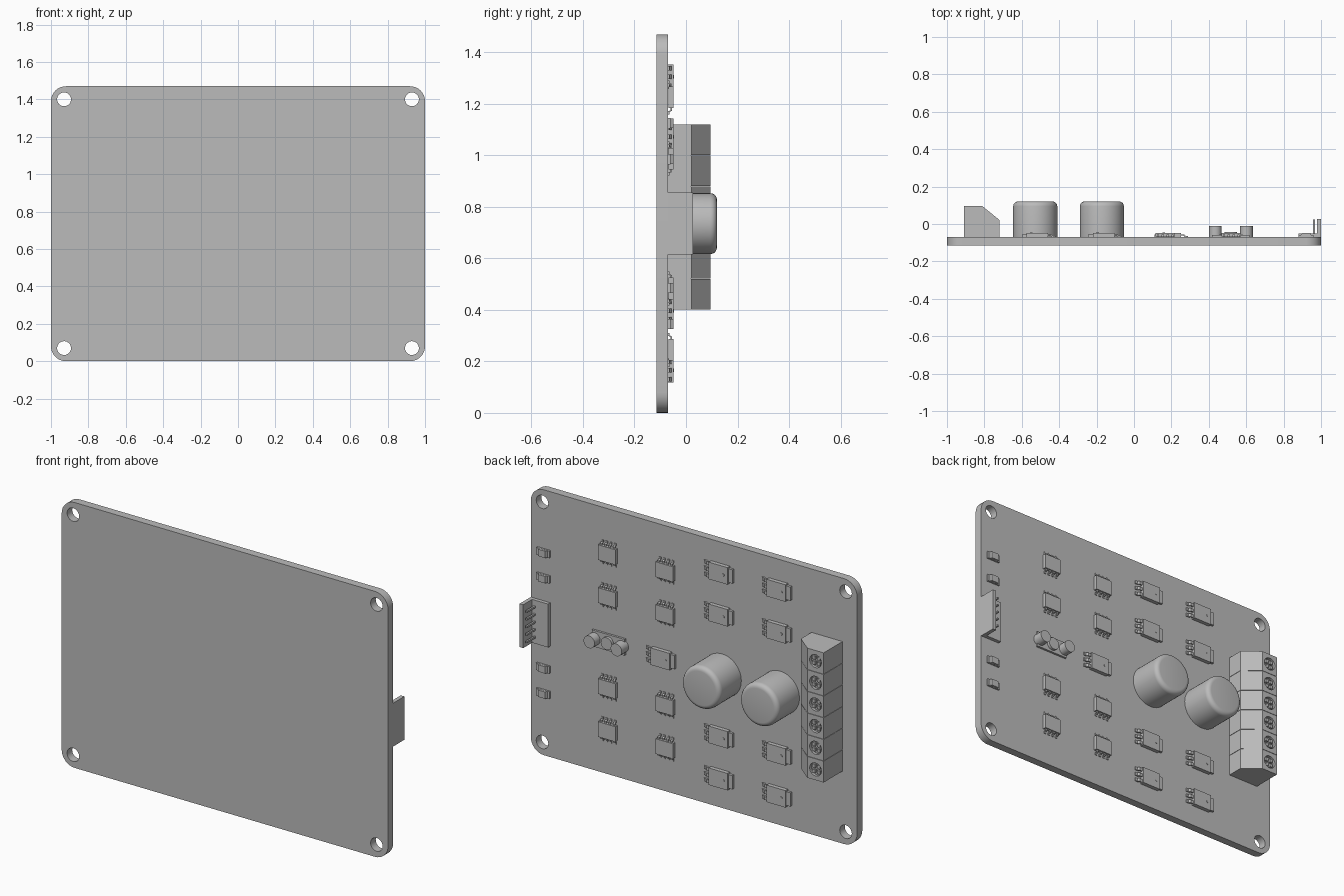
import bpy, bmesh
from math import pi
from mathutils import Matrix, Vector

cube = bpy.data.objects.get("Cube")
if cube:
    bpy.data.objects.remove(cube, do_unlink=True)

GREY = (0.5, 0.5, 0.5, 1)
mat = bpy.data.materials.new("plain_grey")
mat.use_nodes = True
mat.diffuse_color = GREY
mat.node_tree.nodes["Principled BSDF"].inputs["Base Color"].default_value = GREY

SURF = -0.07      # component side of the board
MID = 0.735       # middle height of the board


# Helpers: parts are modelled with local y = 0 on the board surface
def box(bm, x, y, z):
    """Box from three (low, high) ranges."""
    m = Matrix.Translation([(a + b) / 2 for a, b in (x, y, z)])
    s = Matrix.Diagonal([b - a for a, b in (x, y, z)] + [1])
    return bmesh.ops.create_cube(bm, size=1, matrix=m @ s)["verts"]


def cyl(bm, x, z, r, y0, y1, n=32):
    """Cylinder standing out of the board along y."""
    m = Matrix.Translation((x, (y0 + y1) / 2, z)) @ Matrix.Rotation(-pi / 2, 4, "X")
    return bmesh.ops.create_cone(bm, cap_ends=True, segments=n, radius1=r,
                                 radius2=r, depth=y1 - y0, matrix=m)["verts"]


def prism(bm, pts, axis, lo, hi):
    """Extrude a profile along x (points are y, z) or along z (points are x, y)."""
    place = (lambda p: (lo, *p)) if axis == "x" else (lambda p: (*p, lo))
    face = bm.faces.new([bm.verts.new(place(p)) for p in pts])
    ext = bmesh.ops.extrude_face_region(bm, geom=[face])["geom"]
    d = Vector((hi - lo, 0, 0) if axis == "x" else (0, 0, hi - lo))
    bmesh.ops.translate(bm, vec=d, verts=[g for g in ext if isinstance(g, bmesh.types.BMVert)])


def finish(name, bm, loc=(0, SURF, 0), smooth=False):
    bmesh.ops.recalc_face_normals(bm, faces=bm.faces)
    me = bpy.data.meshes.new(name)
    bm.to_mesh(me)
    bm.free()
    me.materials.append(mat)
    ob = bpy.data.objects.new(name, me)
    bpy.context.collection.objects.link(ob)
    ob.location = loc
    if smooth:
        activate(ob)
        bpy.ops.object.shade_smooth_by_angle(angle=0.6)
    return ob


def activate(ob):
    bpy.ops.object.select_all(action="DESELECT")
    ob.select_set(True)
    bpy.context.view_layer.objects.active = ob


def cut(ob, bm):
    """Subtract a temporary cutter."""
    cutter = finish("cutter", bm, ob.location)
    cutter.hide_render = True
    mod = ob.modifiers.new("cut", "BOOLEAN")
    mod.object, mod.operation, mod.solver = cutter, "DIFFERENCE", "EXACT"
    activate(ob)
    bpy.ops.object.modifier_apply(modifier=mod.name)
    bpy.data.objects.remove(cutter, do_unlink=True)


def spread(ob, spots):
    """Put the part on the first spot and linked copies on the others."""
    for i, (x, z) in enumerate(spots):
        o = ob if i == 0 else ob.copy()
        if i:
            bpy.context.collection.objects.link(o)
        o.location = (x, SURF, z)


def rows(xs, offsets):
    return [(x, MID + s * d) for x in xs for d in offsets for s in (1, -1)]


# Board with rounded corners and four mounting holes
bm = bmesh.new()
box(bm, (-1, 1), (-0.045, 0), (0, 1.47))
corners = [e for e in bm.edges if abs(e.verts[0].co.y - e.verts[1].co.y) > 0.01]
bmesh.ops.bevel(bm, geom=corners, offset=0.08, segments=8, profile=0.5, affect="EDGES")
board = finish("board", bm)
bm = bmesh.new()
for x in (-0.93, 0.93):
    for z in (0.07, 1.4):
        cyl(bm, x, z, 0.037, -0.1, 0.05)
cut(board, bm)
activate(board)
bpy.ops.object.shade_smooth_by_angle(angle=0.6)

# Large round capacitors
bm = bmesh.new()
vs = cyl(bm, 0, 0, 0.118, 0, 0.19, 48)
rim = [e for e in bm.edges if all(v.co.y > 0.18 for v in e.verts)]
bmesh.ops.bevel(bm, geom=rim, offset=0.025, segments=5, profile=0.5, affect="EDGES")
spread(finish("capacitor", bm, smooth=True), [(-0.528, MID), (-0.172, MID)])

# Screw terminal block: six sections with slotted screws
bm = bmesh.new()
prism(bm, [(-0.095, 0), (0.095, 0), (0.095, 0.092), (0.005, 0.165), (-0.095, 0.165)],
      "z", -0.059, 0.059)
section = finish("terminal_section", bm)
bm = bmesh.new()
cyl(bm, -0.045, 0, 0.036, 0.15, 0.18)
cut(section, bm)
sections = [(-0.815, 0.46 + 0.12 * i) for i in range(6)]
spread(section, sections)
bm = bmesh.new()
for a in (-1, 1):
    for b in (-1, 1):
        box(bm, sorted((-0.045 + a * 0.005, -0.045 + a * 0.024)), (0.149, 0.161),
            sorted((b * 0.005, b * 0.024)))
spread(finish("terminal_screw", bm), sections)
bm = bmesh.new()
box(bm, (-0.908, -0.725), (0, 0.09), (0.401, 1.119))
finish("terminal_core", bm)

# Power transistors: body, tab, three bent leads and a round mark
bm = bmesh.new()
box(bm, (-0.065, 0.05), (0, 0.022), (-0.047, 0.047))
box(bm, (-0.09, -0.065), (0, 0.014), (-0.038, 0.038))
cyl(bm, -0.04, 0, 0.007, 0.02, 0.024, 12)
for z in (-0.034, 0, 0.034):
    prism(bm, [(0.05, 0.008), (0.05, 0.014), (0.068, 0.014), (0.078, 0.006),
               (0.09, 0.006), (0.09, 0), (0.072, 0), (0.064, 0.008)], "z", z - 0.009, z + 0.009)
spread(finish("transistor", bm), rows((-0.155, -0.51), (0.57, 0.338)) + [(0.2, MID)])

# Eight legged chips
bm = bmesh.new()
box(bm, (-0.053, 0.053), (0.003, 0.022), (-0.042, 0.042))
for i in range(4):
    x = -0.039 + 0.026 * i
    for s in (1, -1):
        leg = [(0.009, 0.042), (0.015, 0.042), (0.015, 0.052), (0.005, 0.057),
               (0.005, 0.066), (0, 0.066), (0, 0.054), (0.009, 0.05)]
        prism(bm, [(y, s * z) for y, z in leg], "x", x - 0.006, x + 0.006)
spread(finish("chip", bm), rows((0.52, 0.167), (0.49, 0.252)))

# Small indicator parts near the edge
bm = bmesh.new()
box(bm, (-0.04, 0.04), (0, 0.01), (-0.02, 0.02))
prism(bm, [(-0.028, 0.01), (0.028, 0.01), (0.022, 0.022), (-0.022, 0.022)], "z", -0.019, 0.019)
spread(finish("indicator", bm), rows((0.92,), (0.39, 0.25)))

# Three pin regulator: base plate with round posts
bm = bmesh.new()
box(bm, (-0.1, 0.1), (0, 0.012), (-0.045, 0.045))
for x, h in ((-0.083, 0.06), (0, 0.028), (0.083, 0.06)):
    cyl(bm, x, 0, 0.034, 0, h)
finish("round_post_group", bm, (0.518, SURF, MID), True)

# Edge connector: base, upright wall and five pins
bm = bmesh.new()
prism(bm, [(0.88, 0), (1, 0), (1, 0.098), (0.978, 0.098), (0.978, 0.02), (0.88, 0.02)],
      "z", MID - 0.12, MID + 0.12)
finish("edge_connector", bm)
bm = bmesh.new()
for i in range(-2, 3):
    z = MID + 0.042 * i
    box(bm, (0.957, 0.967), (0.01, 0.095), (z - 0.005, z + 0.005))
finish("connector_pins", bm)
